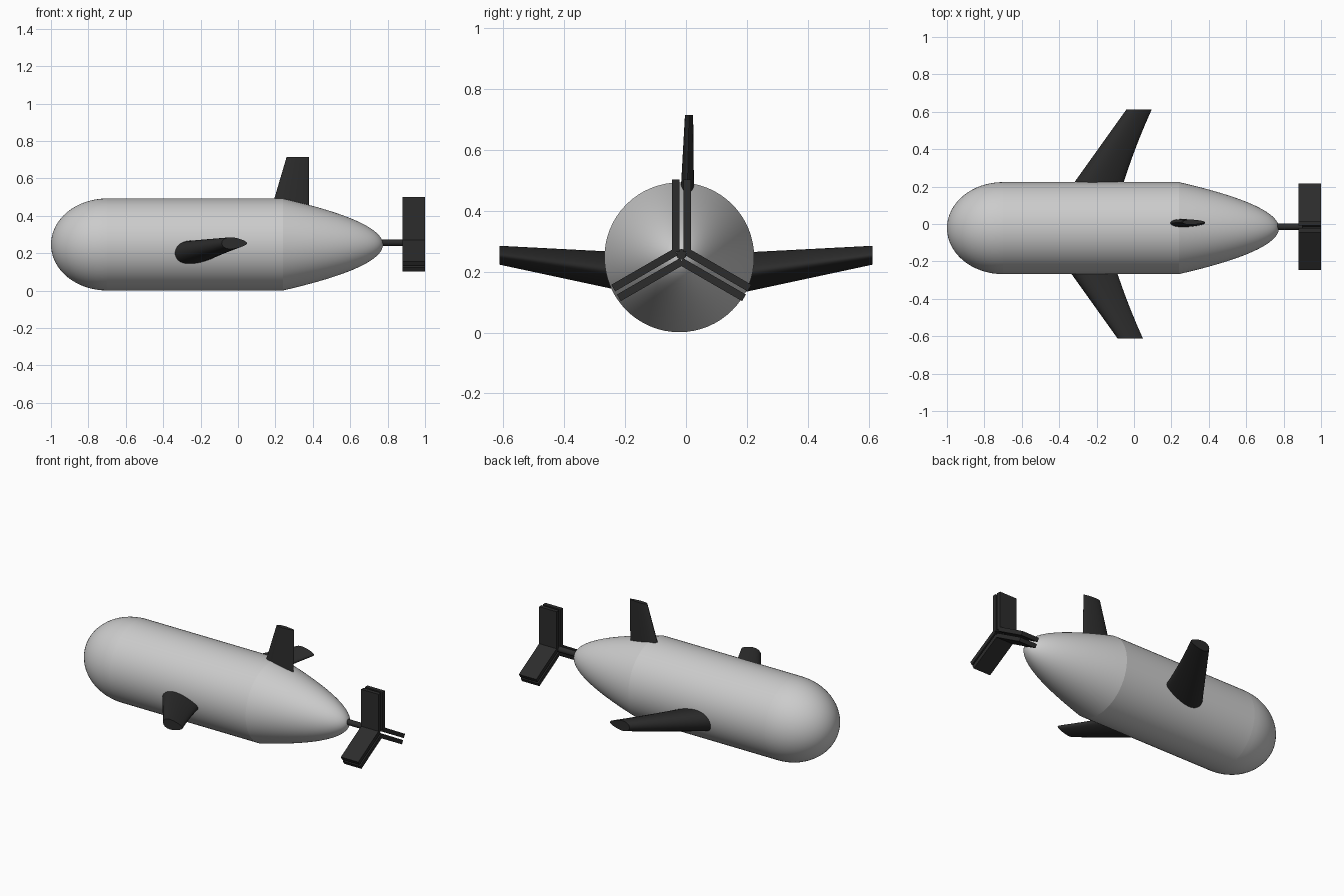
import bpy, bmesh
from math import pi, sin, cos, sqrt, radians
from mathutils import Matrix, Vector

if "Cube" in bpy.data.objects:
    bpy.data.objects.remove(bpy.data.objects["Cube"])

CY, CZ, R = -0.022, 0.247, 0.246

dark = bpy.data.materials.new("dark_plastic")
dark.diffuse_color = (0.025, 0.025, 0.025, 1)
dark.use_nodes = True
dark.node_tree.nodes["Principled BSDF"].inputs["Base Color"].default_value = dark.diffuse_color


def finish(name, bm, mat=None, angle=35):
    bmesh.ops.remove_doubles(bm, verts=bm.verts, dist=1e-5)
    bmesh.ops.recalc_face_normals(bm, faces=bm.faces)
    me = bpy.data.meshes.new(name)
    bm.to_mesh(me)
    bm.free()
    ob = bpy.data.objects.new(name, me)
    bpy.context.collection.objects.link(ob)
    if mat:
        me.materials.append(mat)
    bpy.ops.object.select_all(action='DESELECT')
    ob.select_set(True)
    bpy.context.view_layer.objects.active = ob
    bpy.ops.object.shade_smooth_by_angle(angle=radians(angle))
    return ob


def loft(name, rings, mat=None):
    """Skin a list of closed rings and cap both ends."""
    bm = bmesh.new()
    vs = [[bm.verts.new(p) for p in ring] for ring in rings]
    n = len(rings[0])
    for a, b in zip(vs, vs[1:]):
        for i in range(n):
            j = (i + 1) % n
            bm.faces.new((a[i], a[j], b[j], b[i]))
    bm.faces.new(vs[0])
    bm.faces.new(vs[-1])
    return finish(name, bm, mat)


def turned(name, profile, cy=CY, cz=CZ, n=64, mat=None):
    """Round part about the x axis from (x, radius) pairs."""
    rings = [[(x, cy + r * cos(2 * pi * i / n), cz + r * sin(2 * pi * i / n))
              for i in range(n)] for x, r in profile]
    return loft(name, rings, mat)


def foil(x0, x1, thick, n=32):
    """Streamlined section: (x, offset) pairs with a rounded leading edge."""
    pts = []
    for i in range(n):
        a = 2 * pi * i / n
        pts.append(((x0 + x1) / 2 + (x1 - x0) / 2 * cos(a),
                    thick / 2 * sin(a) * (1 - 0.35 * cos(a)) / 1.05))
    return pts


# Body: rounded nose, straight hull, parabolic tail
N = 16
turned("nose", [(-0.7 - 0.3 * cos(pi / 2 * i / N), max(R * sin(pi / 2 * i / N), 0.0005))
                for i in range(N + 1)])
turned("hull", [(-0.7, R), (0.24, R)])
turned("tail", [(0.775 - 0.535 * (i / 20) ** 2, max(R * i / 20, 0.0005))
                for i in range(20, -1, -1)])

# Swept side wings, the left one set slightly further aft
for name, s, dx in (("right_wing", -1, -0.047), ("left_wing", 1, 0.0)):
    rings = []
    for i in range(7):
        t = -0.3 + 1.3 * i / 6           # t = 0 near the hull, 1 at the tip
        y = s * (0.245 + 0.368 * t)
        x0 = -0.303 + 0.263 * t
        x1 = -0.048 + 0.143 * t - 0.02 * 4 * t * (1 - t) * 0.3
        zc = 0.205 + 0.049 * t
        h = 0.122 - 0.06 * t
        rings.append([(x + dx, y, zc + o) for x, o in foil(x0, x1, h)])
    loft(name, rings, dark)

# Upright tail fin
fin = []
for z, x0, x1, yc, h in ((0.40, 0.167, 0.38, 0.003, 0.048),
                         (0.715, 0.26, 0.38, 0.010, 0.027)):
    fin.append([(x, yc + o, z) for x, o in foil(x0, x1, h)])
loft("tail_fin", fin, dark)

# Propeller shaft
PY, PZ = -0.015, 0.254
turned("propeller_shaft", [(0.74, 0.017), (0.9, 0.017)], PY, PZ + 0.003, 24, dark)

# Propeller: three blades, each a pair of parallel plates
bm = bmesh.new()
for k in range(3):
    turn = Matrix.Translation((PY * Vector((0, 1, 0))) + Vector((0.94, 0, PZ))) \
        @ Matrix.Rotation(2 * pi / 3 * k, 4, 'X')
    for s in (-1, 1):
        lo, hi = 0.01, 0.248
        m = turn @ Matrix.Translation((0, s * 0.0185, (lo + hi) / 2)) \
            @ Matrix.Diagonal((0.12, 0.025, hi - lo, 1))
        bmesh.ops.create_cube(bm, size=1, matrix=m)
finish("propeller", bm, dark)
